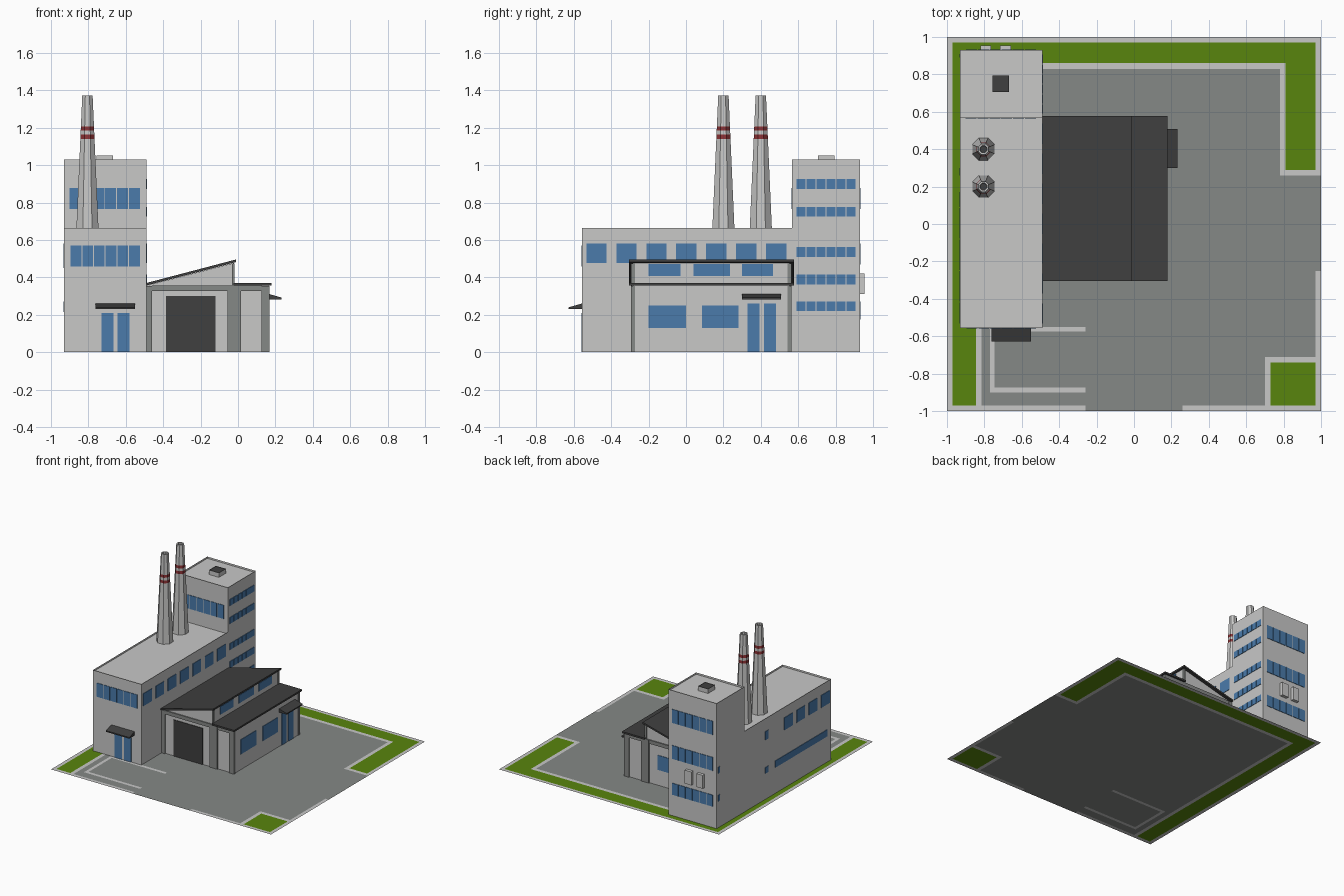
import bpy, bmesh, math

if "Cube" in bpy.data.objects:
    bpy.data.objects.remove(bpy.data.objects["Cube"])


def material(name, r, g, b):
    m = bpy.data.materials.new(name)
    m.diffuse_color = (r, g, b, 1)
    m.use_nodes = True
    m.node_tree.nodes["Principled BSDF"].inputs["Base Color"].default_value = m.diffuse_color
    return m


LIGHT = material("light_concrete", 0.58, 0.58, 0.575)
GREY = material("asphalt_grey", 0.235, 0.246, 0.239)
GREEN = material("grass_green", 0.098, 0.235, 0.004)
BLUE = material("window_blue", 0.069, 0.198, 0.407)
DARK = material("dark_roof", 0.05, 0.05, 0.05)
RED = material("stripe_red", 0.27, 0.032, 0.035)


def finish(name, bm, *mats):
    me = bpy.data.meshes.new(name)
    bm.to_mesh(me)
    bm.free()
    for m in mats:
        me.materials.append(m)
    ob = bpy.data.objects.new(name, me)
    bpy.context.collection.objects.link(ob)
    return ob


def add_box(bm, x0, x1, y0, y1, z0, z1):
    z0 = max(z0, 0.002)
    vs = [bm.verts.new((x, y, z)) for z in (z0, z1)
          for x, y in ((x0, y0), (x1, y0), (x1, y1), (x0, y1))]
    bm.faces.new(vs[3::-1])
    top = bm.faces.new(vs[4:])
    for i in range(4):
        j = (i + 1) % 4
        bm.faces.new((vs[i], vs[j], vs[j + 4], vs[i + 4]))
    return top


def boxes(name, mat, *bounds):
    bm = bmesh.new()
    for b in bounds:
        add_box(bm, *b)
    return finish(name, bm, mat)


def recessed_box(name, bounds, rim, depth, inner=None):
    """Box whose top has a raised rim around a sunken floor."""
    bm = bmesh.new()
    top = add_box(bm, *bounds)
    bmesh.ops.inset_individual(bm, faces=[top], thickness=rim)
    low = bmesh.ops.extrude_discrete_faces(bm, faces=[top])["faces"][0]
    bmesh.ops.translate(bm, verts=low.verts, vec=(0, 0, -depth))
    low.material_index = 1 if inner else 0
    return finish(name, bm, LIGHT, inner or LIGHT)


def prism(name, mat, profile, lo, hi, along="y"):
    """Extrude a (side, z) profile along x or y."""
    bm = bmesh.new()
    ends = [[bm.verts.new((p, t, z) if along == "y" else (t, p, z))
             for p, z in profile] for t in (lo, hi)]
    bm.faces.new(ends[0])
    bm.faces.new(ends[1][::-1])
    n = len(profile)
    for i in range(n):
        j = (i + 1) % n
        bm.faces.new((ends[0][i], ends[1][i], ends[1][j], ends[0][j]))
    bmesh.ops.recalc_face_normals(bm, faces=bm.faces)
    return finish(name, bm, mat)


def panes(name, wall, side, a0, a1, z_ranges, n=1, gap=0.005):
    """Rows of n thin glass plates on a wall plane: side is -x, x, -y or y."""
    bm = bmesh.new()
    s = -1 if side[0] == "-" else 1
    w0, w1 = sorted((wall - s * 0.003, wall + s * 0.004))
    step = (a1 - a0 + gap) / n
    for z0, z1 in z_ranges:
        for i in range(n):
            p = a0 + i * step
            q = p + step - gap
            if side[-1] == "x":
                add_box(bm, w0, w1, p, q, z0, z1)
            else:
                add_box(bm, p, q, w0, w1, z0, z1)
    return finish(name, bm, BLUE)


# Ground: one flat sheet, cells coloured by the last rectangle covering them
areas = [
    (-1, 1, -1, 1, 0),
    (-0.97, -0.845, -0.97, 0.97, 2), (-0.97, 0.97, 0.86, 0.97, 2),
    (0.81, 0.97, 0.29, 0.97, 2), (0.73, 0.97, -0.97, -0.74, 2),
    (-0.815, 0.78, -0.97, 0.83, 1), (0.78, 0.97, -0.97, 0.26, 1),
    (0.97, 1, -0.25, 0.26, 1), (-0.26, 0.26, -1, -0.97, 1),
    (0.70, 0.97, -0.97, -0.71, 0), (0.73, 0.97, -0.97, -0.74, 2),
    (-0.77, -0.26, -0.9, -0.875, 0), (-0.77, -0.745, -0.9, -0.55, 0),
    (-0.77, -0.26, -0.575, -0.55, 0),
]
xs = sorted({v for a in areas for v in a[:2]})
ys = sorted({v for a in areas for v in a[2:4]})
bm = bmesh.new()
grid = [[bm.verts.new((x, y, 0)) for y in ys] for x in xs]
for i in range(len(xs) - 1):
    for j in range(len(ys) - 1):
        f = bm.faces.new((grid[i][j], grid[i + 1][j], grid[i + 1][j + 1], grid[i][j + 1]))
        cx, cy = (xs[i] + xs[i + 1]) / 2, (ys[j] + ys[j + 1]) / 2
        for x0, x1, y0, y1, m in areas:
            if x0 < cx < x1 and y0 < cy < y1:
                f.material_index = m
finish("ground_sheet", bm, LIGHT, GREY, GREEN)

# Main hall and tower with parapets, roof vent
X0, X1 = -0.93, -0.49
recessed_box("main_hall", (X0, X1, -0.555, 0.568, 0, 0.665), 0.03, 0.015)
recessed_box("tower", (X0, X1, 0.568, 0.93, 0, 1.03), 0.03, 0.015)
recessed_box("roof_vent", (-0.757, -0.667, 0.705, 0.795, 1.0, 1.052), 0.011, 0.004, DARK)

# Tower windows
panes("tower_right_windows", X1, "x", 0.59, 0.907,
      [(0.22, 0.27), (0.362, 0.415), (0.51, 0.562), (0.725, 0.777), (0.872, 0.925)], 6)
panes("tower_front_windows", 0.568, "-y", -0.9, -0.525, [(0.765, 0.877)], 6)
panes("tower_back_windows", 0.93, "y", -0.897, -0.525,
      [(0.175, 0.27), (0.47, 0.58), (0.765, 0.877)], 6)
panes("tower_left_slits", X0, "-x", 0.89, 0.91, [(0.22, 0.27), (0.45, 0.5)])

# Main hall windows
panes("hall_front_windows", -0.555, "-y", -0.895, -0.525, [(0.457, 0.57)], 6)
panes("hall_right_windows", X1, "x", -0.533, 0.537, [(0.478, 0.58)], 7, 0.052)
panes("hall_left_windows", X0, "-x", -0.533, 0.055, [(0.478, 0.58)], 4, 0.052)
panes("hall_left_band", X0, "-x", -0.5, 0.17, [(0.215, 0.27)], 8)
panes("hall_left_slits", X0, "-x", 0.26, 0.30, [(0.215, 0.265), (0.49, 0.56)])

# Front entrance with awning
panes("front_door", -0.555, "-y", -0.73, -0.58, [(0, 0.21)], 2, 0.02)
prism("front_awning", DARK, [(-0.55, 0.23), (-0.55, 0.262), (-0.627, 0.24), (-0.627, 0.23)],
      -0.762, -0.55, "x")

# Wall units on the back of the tower
boxes("back_wall_units", LIGHT, (-0.82, -0.765, 0.925, 0.955, 0.31, 0.42),
      (-0.717, -0.657, 0.925, 0.955, 0.31, 0.42))

# Chimneys: tapered octagons with red stripes and a dark mouth
for k, cy in enumerate((0.2, 0.4)):
    bm = bmesh.new()
    zs = [0.64, 1.14, 1.163, 1.185, 1.208, 1.372]
    rings = [(z, 0.064 - 0.034 * (z - 0.66) / 0.712) for z in zs] + [(1.372, 0.02), (1.34, 0.018)]
    prev = None
    for n, (z, r) in enumerate(rings):
        ring = [bm.verts.new((-0.805 + r * math.cos(a), cy + r * math.sin(a), z))
                for a in (math.pi / 8 + i * math.pi / 4 for i in range(8))]
        if prev:
            for i in range(8):
                j = (i + 1) % 8
                f = bm.faces.new((prev[i], prev[j], ring[j], ring[i]))
                f.material_index = 1 if n in (2, 4) else 0
        prev = ring
    bm.faces.new(prev).material_index = 2
    finish(f"chimney_{k + 1}", bm, LIGHT, RED, DARK)

# Workshop: light body extruded from its gable profile
prism("workshop_body", LIGHT, [(-0.495, 0.002), (0.163, 0.002), (0.163, 0.357), (-0.022, 0.357),
                               (-0.022, 0.477), (-0.495, 0.355)], -0.283, 0.553)

# Grey frames on both workshop ends
for name, y0, y1 in (("front", -0.293, -0.273), ("back", 0.543, 0.563)):
    boxes(f"workshop_{name}_frame", GREY,
          (-0.492, -0.46, y0, y1, 0, 0.355), (-0.055, 0.016, y0, y1, 0, 0.355),
          (0.125, 0.168, y0, y1, 0, 0.355), (-0.46, 0.125, y0 + 0.001, y1 - 0.001, 0.327, 0.357),
          (-0.033, -0.018, y0, y1, 0.355, 0.474))

# Workshop roofs
prism("workshop_main_roof", DARK, [(-0.49, 0.357), (-0.49, 0.37), (-0.01, 0.496), (-0.01, 0.482)],
      -0.305, 0.577)
boxes("workshop_low_roof", DARK, (-0.025, 0.178, -0.305, 0.577, 0.356, 0.37))

# Roller door, side doors, windows and awning
boxes("roller_door", DARK, (-0.385, -0.12, -0.288, -0.28, 0, 0.3))
panes("workshop_back_window", 0.553, "y", -0.37, -0.13, [(0.13, 0.25)])
for n, (a, b) in enumerate(((-0.2, 0.0), (0.085, 0.28))):
    panes(f"workshop_side_window_{n + 1}", 0.163, "x", a, b, [(0.13, 0.25)])
for n, (a, b) in enumerate(((-0.2, -0.03), (0.04, 0.235), (0.3, 0.465))):
    panes(f"clerestory_window_{n + 1}", -0.022, "x", a, b, [(0.407, 0.472)])
panes("side_door", 0.163, "x", 0.33, 0.48, [(0, 0.26)], 2, 0.022)
prism("side_awning", DARK, [(0.16, 0.283), (0.16, 0.313), (0.233, 0.292), (0.233, 0.283)],
      0.3, 0.507)
